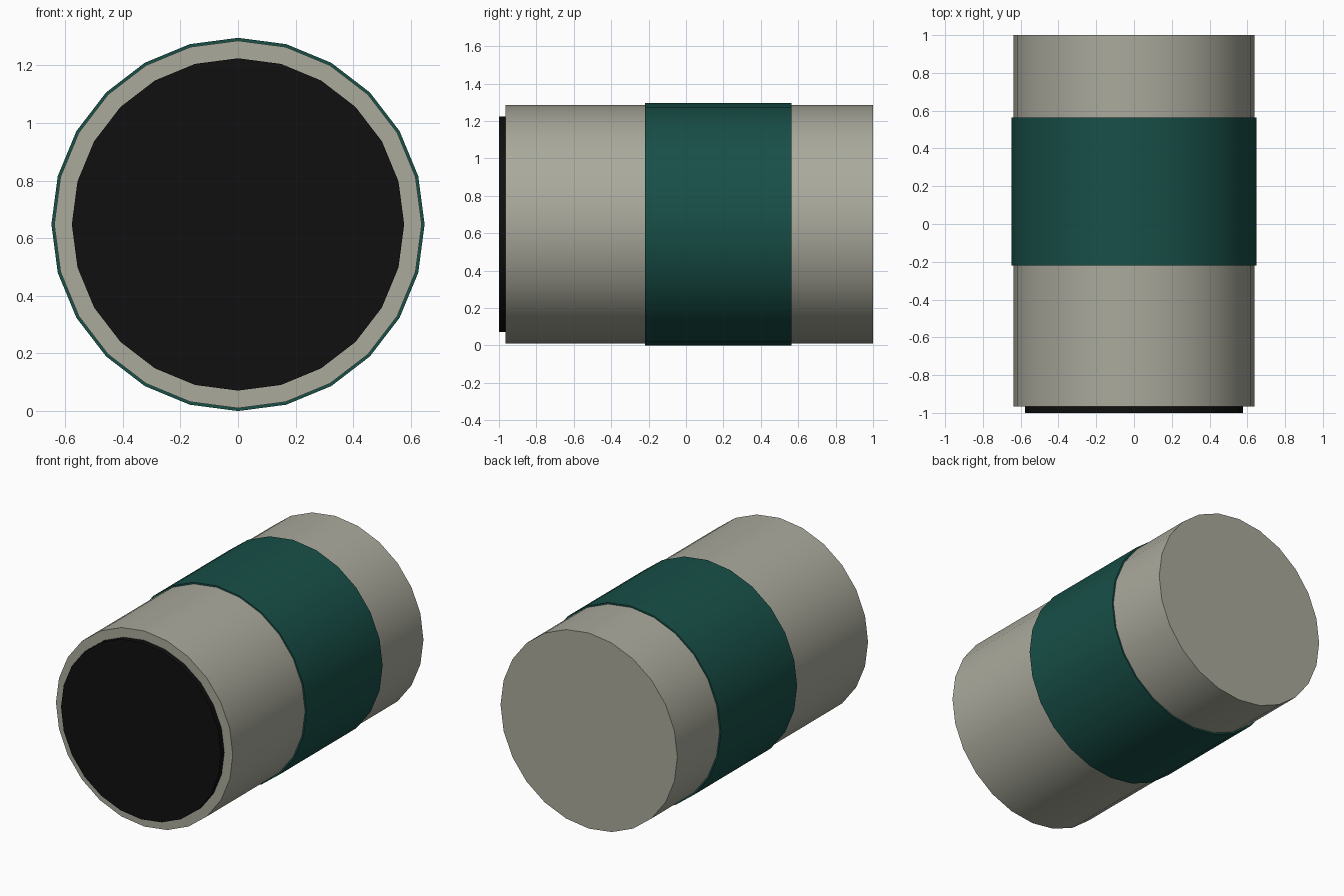
import bpy
import math

if "Cube" in bpy.data.objects:
    bpy.data.objects.remove(bpy.data.objects["Cube"])

SIDES = 24
CENTRE_Z = 0.648


def material(name, rgb):
    mat = bpy.data.materials.new(name)
    mat.diffuse_color = (*rgb, 1.0)
    mat.use_nodes = True
    mat.node_tree.nodes["Principled BSDF"].inputs["Base Color"].default_value = mat.diffuse_color
    return mat


def drum(name, radius, y_front, y_back, mat):
    """24-sided cylinder lying along y, with a corner at the top."""
    bpy.ops.mesh.primitive_cylinder_add(
        vertices=SIDES, radius=radius, depth=y_back - y_front,
        location=(0, (y_front + y_back) / 2, CENTRE_Z),
        rotation=(math.pi / 2, 0, 0))
    obj = bpy.context.object
    obj.name = name
    obj.data.materials.append(mat)
    bpy.ops.object.transform_apply(location=False, rotation=True, scale=True)
    bpy.ops.object.shade_smooth_by_angle(angle=math.radians(30))
    return obj


shell = material("warm_grey", (0.40, 0.40, 0.335))
teal = material("dark_teal", (0.009, 0.078, 0.064))
black = material("black", (0.005, 0.005, 0.005))

# Main casing
drum("casing", 0.638, -0.965, 1.0, shell)
# Wide coloured band, slightly proud of the casing
drum("band", 0.648, -0.22, 0.565, teal)
# Dark disc on the front end
drum("front_disc", 0.577, -1.0, -0.965, black)
